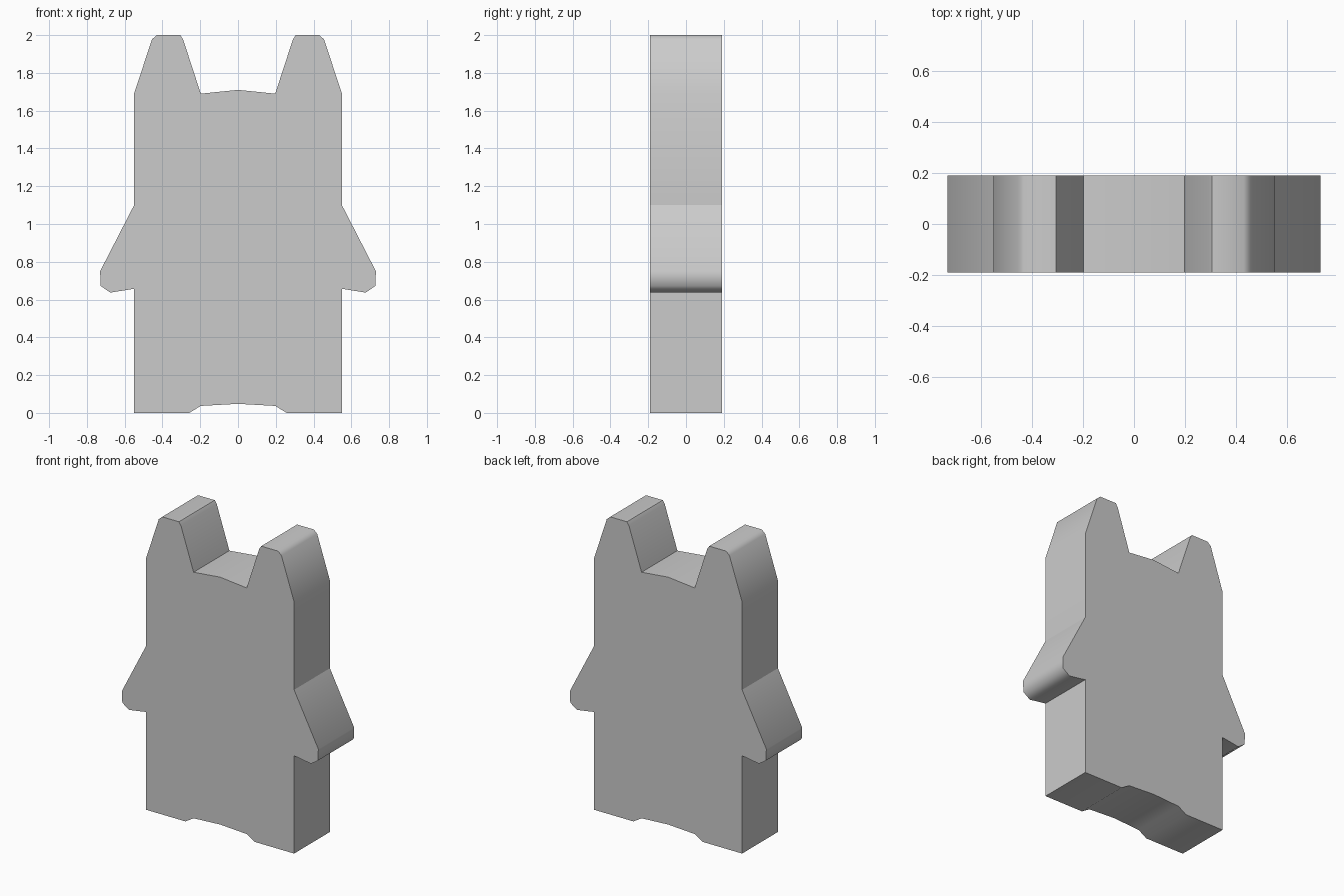
import bpy
import bmesh
import math

if "Cube" in bpy.data.objects:
    bpy.data.objects.remove(bpy.data.objects["Cube"])

DEPTH = 0.38

# Right half of the silhouette, from crown centre down to the foot arch
crown = [(0.0, 1.71), (0.197, 1.69)]
ear = [(0.291, 1.978), (0.306, 2.0), (0.43, 2.0), (0.456, 1.977), (0.55, 1.69)]
arm = [(0.55, 1.10), (0.73, 0.75), (0.727, 0.672), (0.676, 0.637), (0.55, 0.657)]
foot = [(0.55, 0.0), (0.258, 0.0), (0.197, 0.037), (0.0, 0.048)]
half = crown + ear + arm + foot

# Mirror it into a closed outline
outline = half + [(-x, z) for x, z in reversed(half[1:-1])]

# Extrude the outline into a flat slab, front facing -y
bm = bmesh.new()
face = bm.faces.new([bm.verts.new((x, -DEPTH / 2, z)) for x, z in outline])
ext = bmesh.ops.extrude_face_region(bm, geom=[face], use_keep_orig=True)
moved = [v for v in ext["geom"] if isinstance(v, bmesh.types.BMVert)]
bmesh.ops.translate(bm, verts=moved, vec=(0, DEPTH, 0))
bmesh.ops.recalc_face_normals(bm, faces=bm.faces[:])
mesh = bpy.data.meshes.new("eared_body")
bm.to_mesh(mesh)
bm.free()

body = bpy.data.objects.new("eared_body", mesh)
bpy.context.collection.objects.link(body)
bpy.context.view_layer.objects.active = body
body.select_set(True)

# Soft ear tips and hands, crisp everywhere else
bpy.ops.object.shade_smooth_by_angle(angle=math.radians(55))
for edge in mesh.edges:
    a, b = (mesh.vertices[i].co for i in edge.vertices)
    if abs(a.z - 1.10) < 0.001 and abs(b.z - 1.10) < 0.001:
        edge.use_edge_sharp = True
